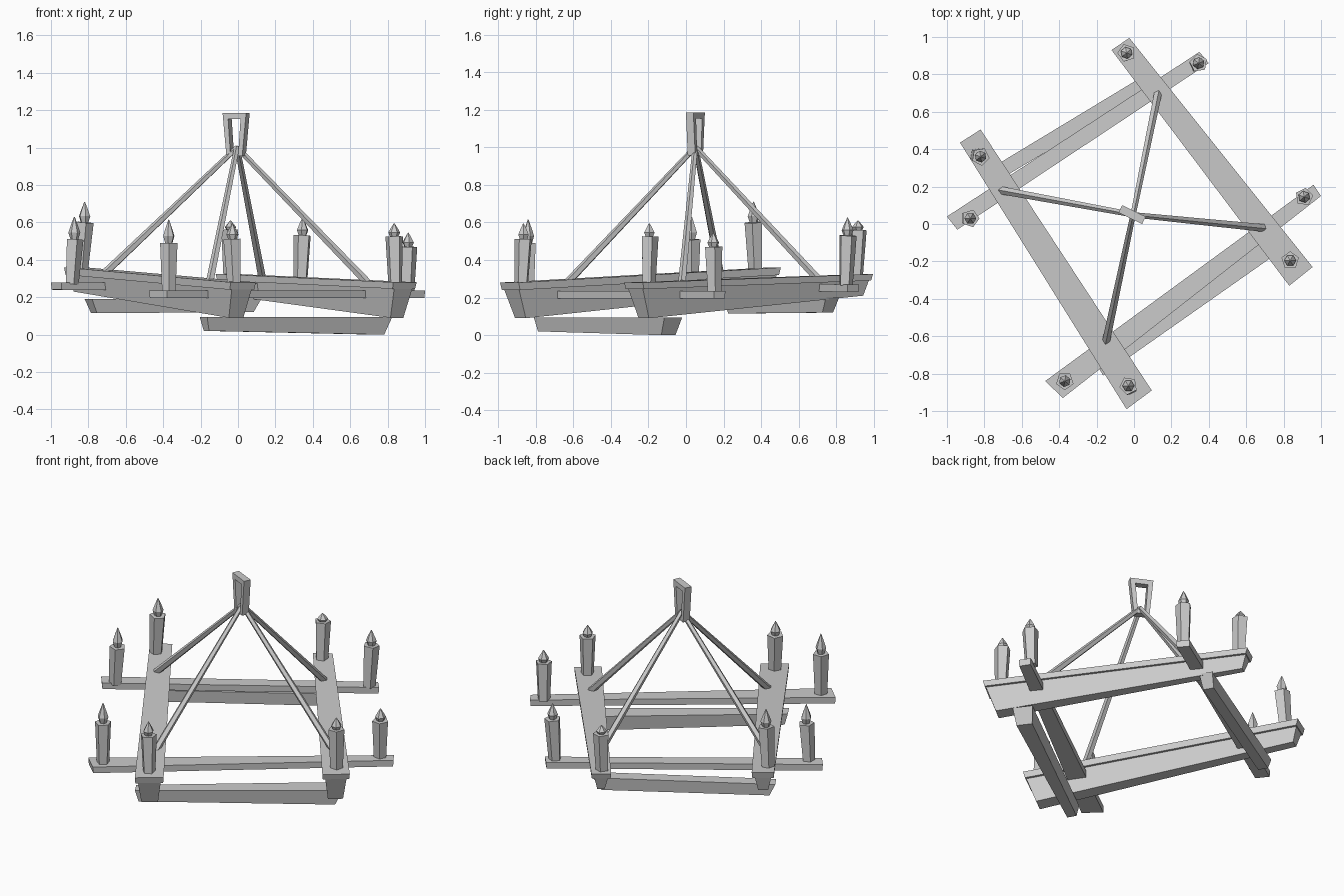
import bpy, bmesh, math
from mathutils import Vector

if "Cube" in bpy.data.objects:
    bpy.data.objects.remove(bpy.data.objects["Cube"])


def mesh_object(name, bm):
    bmesh.ops.recalc_face_normals(bm, faces=bm.faces)
    me = bpy.data.meshes.new(name)
    bm.to_mesh(me)
    bm.free()
    ob = bpy.data.objects.new(name, me)
    bpy.context.collection.objects.link(ob)
    return ob


def inset_quad(q, along_a, along_b, across):
    # shrink a plan quad (aL, aR, bR, bL) at its two ends and its sides
    aL, aR, bR, bL = [Vector(p) for p in q]
    d = ((bL + bR) - (aL + aR)).normalized()
    wa, wb = (aR - aL).normalized() * across, (bR - bL).normalized() * across
    return [aL + d * along_a + wa, aR + d * along_a - wa,
            bR - d * along_b - wb, bL - d * along_b + wb]


def block(name, top, bottom, zt, zb):
    # tapered timber between two plan quads; z given at end a and end b
    bm = bmesh.new()
    t = [bm.verts.new((p[0], p[1], zt[i // 2])) for i, p in enumerate(top)]
    b = [bm.verts.new((p[0], p[1], zb[i // 2])) for i, p in enumerate(bottom)]
    bm.faces.new(t)
    bm.faces.new(b[::-1])
    for i in range(4):
        j = (i + 1) % 4
        bm.faces.new((t[i], b[i], b[j], t[j]))
    return mesh_object(name, bm)


def tube(name, centres, radii, sides, turn=0.0):
    # low-poly loft along centres, rings perpendicular to the overall axis
    c = [Vector(p) for p in centres]
    rot = Vector((0, 0, 1)).rotation_difference((c[-1] - c[0]).normalized())
    bm = bmesh.new()
    rings = []
    for p, r in zip(c, radii):
        rings.append([bm.verts.new(p + rot @ Vector((
            r * math.cos(turn + math.tau * k / sides),
            r * math.sin(turn + math.tau * k / sides), 0))) for k in range(sides)])
    for a, b in zip(rings, rings[1:]):
        for k in range(sides):
            j = (k + 1) % sides
            bm.faces.new((a[k], a[j], b[j], b[k]))
    bm.faces.new(rings[0][::-1])
    bm.faces.new(rings[-1])
    return mesh_object(name, bm)


# main beams: overhanging cap board above a tapered body
mains = {
    "right": ([(0.83, -0.33), (0.955, -0.23), (-0.025, 0.995), (-0.12, 0.93)],
              (0.28, 0.325), (0.245, 0.29), (0.09, 0.21)),
    "left": ([(-0.04, -0.99), (0.095, -0.89), (-0.82, 0.505), (-0.93, 0.435)],
             (0.28, 0.36), (0.24, 0.32), (0.09, 0.23)),
}
for side, (q, z1, z2, z3) in mains.items():
    block(side + "_beam_cap", q, inset_quad(q, 0.01, 0.01, 0.003), z1, z2)
    block(side + "_beam_body", inset_quad(q, 0.015, 0.015, 0.018),
          inset_quad(q, 0.07, 0.04, 0.036), z2, z3)

# thin cross boards that carry the outer candles
back = [(-0.945, -0.03), (-1.0, 0.04), (0.35, 0.92), (0.4, 0.86)]
front = [(-0.38, -0.93), (-0.475, -0.84), (0.96, 0.21), (1.0, 0.15)]
block("back_cross_board", back, inset_quad(back, 0.003, 0.003, 0.002), (0.28, 0.27), (0.24, 0.23))
block("front_cross_board", front, inset_quad(front, 0.003, 0.003, 0.002), (0.235, 0.235), (0.195, 0.195))

# lower cross beams slung beneath
low_back = [(-0.78, 0.2), (-0.82, 0.265), (0.09, 0.815), (0.13, 0.745)]
low_front = [(-0.165, -0.81), (-0.205, -0.74), (0.755, -0.02), (0.825, -0.115)]
block("back_lower_beam", low_back, inset_quad(low_back, 0.035, 0.05, 0.008), (0.19, 0.2), (0.115, 0.12))
block("front_lower_beam", low_front, inset_quad(low_front, 0.02, 0.045, 0.012), (0.095, 0.095), (0.02, 0.0))

# hanging rods meeting under the ring
apex = (-0.005, 0.05, 1.0)
for i, end in enumerate([(0.13, 0.71, 0.29), (0.69, -0.02, 0.28),
                         (-0.15, -0.63, 0.28), (-0.71, 0.18, 0.33)]):
    tube("hanging_rod_%d" % (i + 1), [end, apex], [0.022, 0.015], 5, i)

# hanging ring: tapered rectangular frame turned about z
outer = [(-0.07, 1.185), (0.07, 1.185), (0.047, 0.955), (-0.047, 0.955)]
inner = [(-0.037, 1.153), (0.037, 1.153), (0.024, 0.975), (-0.024, 0.975)]
bm = bmesh.new()
loops = [[bm.verts.new((x, y, z)) for x, z in prof]
         for prof, y in ((outer, -0.022), (inner, -0.022), (inner, 0.022), (outer, 0.022))]
for n in range(4):
    a, b = loops[n], loops[(n + 1) % 4]
    for k in range(4):
        j = (k + 1) % 4
        bm.faces.new((a[k], a[j], b[j], b[k]))
ring = mesh_object("hanging_ring", bm)
ring.location = (-0.01, 0.05, 0)
ring.rotation_euler.z = math.radians(-26)

# candles: base x, y, z, wax top z, flame tip z, lean x, lean y
candles = [
    (-0.89, 0.03, 0.27, 0.51, 0.63, 0.015, 0.0),
    (-0.84, 0.37, 0.34, 0.60, 0.71, 0.02, -0.01),
    (-0.37, -0.84, 0.23, 0.49, 0.615, 0.0, 0.0),
    (-0.02, -0.875, 0.27, 0.51, 0.595, -0.01, 0.01),
    (-0.04, 0.905, 0.31, 0.56, 0.61, 0.0, 0.01),
    (0.335, 0.85, 0.265, 0.53, 0.625, 0.01, 0.01),
    (0.84, -0.2, 0.27, 0.525, 0.595, -0.005, 0.005),
    (0.905, 0.15, 0.23, 0.47, 0.545, 0.005, -0.005),
]
for i, (x, y, z0, z1, z2, lx, ly) in enumerate(candles):
    tx, ty, h = x + lx, y + ly, z2 - z1
    tube("candle_%d" % (i + 1), [(x, y, z0), (tx, ty, z1)], [0.038, 0.049], 5, i * 1.1)
    tube("flame_%d" % (i + 1), [(tx, ty, z1 - 0.01), (tx, ty, z1 + h * 0.3),
                                (tx, ty, z1 + h * 0.6), (tx, ty, z2)],
         [0.018, 0.032, 0.02, 0.002], 6, i * 0.7)
